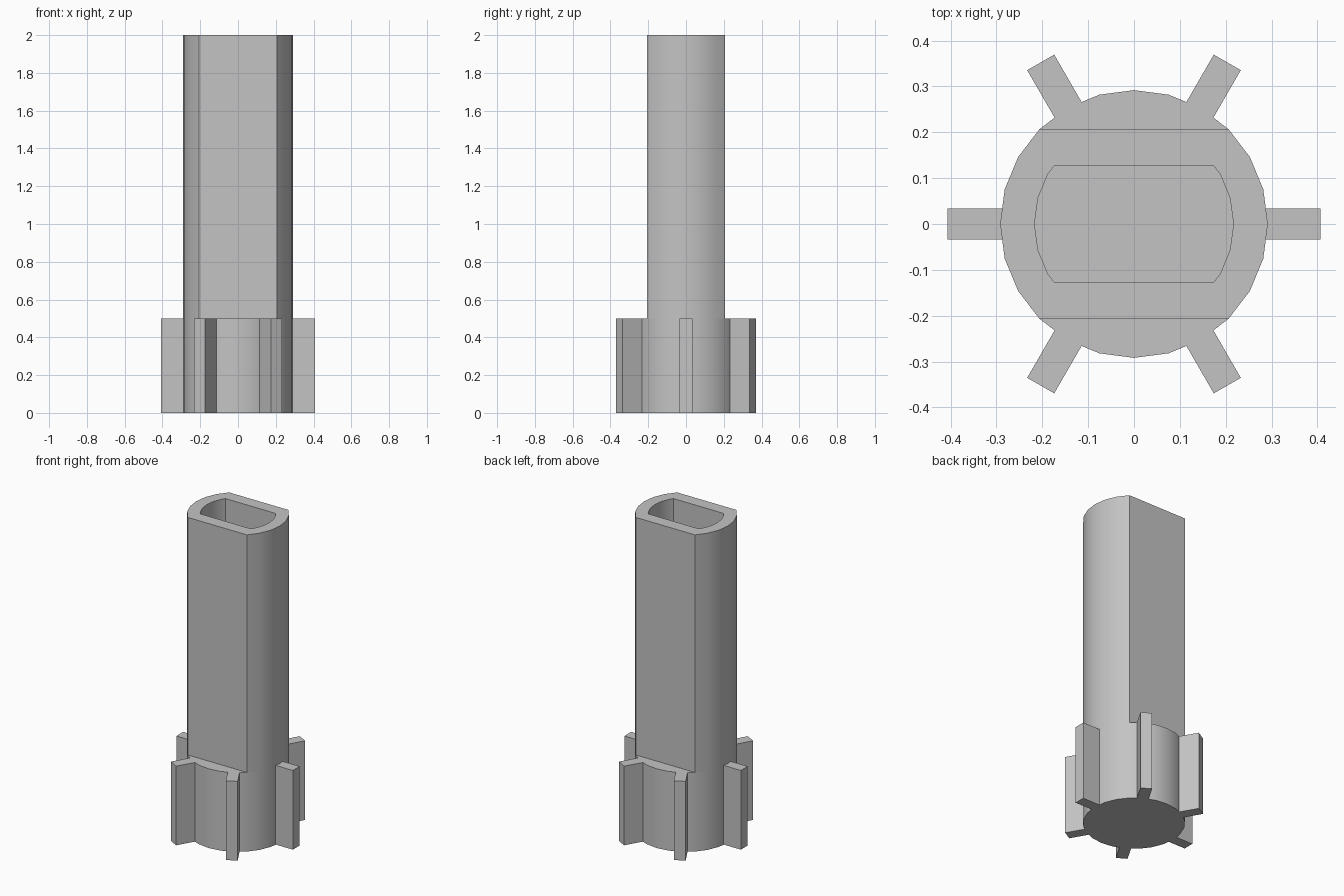
import bpy
import bmesh
from math import sin, cos, radians

cube = bpy.data.objects.get("Cube")
if cube:
    bpy.data.objects.remove(cube, do_unlink=True)

HEIGHT, BASE_TOP = 2.0, 0.5
RADIUS, BORE_RADIUS = 0.292, 0.217
FLAT, BORE_FLAT = 0.207, 0.126
FIN_TIP, FIN_HALF = 0.407, 0.034
STEP = 15

grey = bpy.data.materials.new("plain grey")
grey.use_nodes = True
colour = (0.55, 0.55, 0.55, 1)
grey.diffuse_color = colour
grey.node_tree.nodes["Principled BSDF"].inputs["Base Color"].default_value = colour


def polar(radius, degrees):
    return radius * cos(radians(degrees)), radius * sin(radians(degrees))


def ring(bm, outline, z):
    return [bm.verts.new((x, y, z)) for x, y in outline]


def bridge(bm, lower, upper):
    n = len(lower)
    for i in range(n):
        j = (i + 1) % n
        bm.faces.new((lower[i], lower[j], upper[j], upper[i]))


def finish(bm, name):
    bmesh.ops.recalc_face_normals(bm, faces=bm.faces)
    mesh = bpy.data.meshes.new(name)
    bm.to_mesh(mesh)
    bm.free()
    mesh.materials.append(grey)
    obj = bpy.data.objects.new(name, mesh)
    bpy.context.collection.objects.link(obj)
    bpy.ops.object.select_all(action="DESELECT")
    obj.select_set(True)
    bpy.context.view_layer.objects.active = obj
    bpy.ops.object.shade_smooth_by_angle(angle=radians(30))


# Round base with six radial fins
def finned_outline():
    x1, y1 = polar(RADIUS, STEP)
    root = RADIUS + (x1 - RADIUS) * FIN_HALF / y1
    fin = [(root, -FIN_HALF), (FIN_TIP, -FIN_HALF), (FIN_TIP, FIN_HALF), (root, FIN_HALF)]
    points = []
    for angle in range(0, 360, STEP):
        if angle % 60 == 0:
            c, s = polar(1, angle)
            points += [(x * c - y * s, x * s + y * c) for x, y in fin]
        else:
            points.append(polar(RADIUS, angle))
    return points


bm = bmesh.new()
outline = finned_outline()
bottom, top = ring(bm, outline, 0), ring(bm, outline, BASE_TOP)
bridge(bm, bottom, top)
bm.faces.new(bottom)
bm.faces.new(top)
finish(bm, "finned_base")


# Hollow shaft with two flats, standing on the base
def flatted_outline(radius, flat):
    half = []
    for angle in range(-45, 46, STEP):
        x, y = polar(radius, angle)
        if abs(y) > flat:
            # Slide the corner along its facet onto the flat
            px, py = polar(radius, abs(angle) - STEP)
            x = px + (x - px) * (flat - py) / (abs(y) - py)
            y = flat if y > 0 else -flat
        half.append((x, y))
    return half + [(-x, -y) for x, y in half]


bm = bmesh.new()
outer = flatted_outline(RADIUS, FLAT)
inner = flatted_outline(BORE_RADIUS, BORE_FLAT)
loops = [ring(bm, outer, BASE_TOP), ring(bm, outer, HEIGHT),
         ring(bm, inner, HEIGHT), ring(bm, inner, BASE_TOP)]
for lower, upper in zip(loops, loops[1:]):
    bridge(bm, lower, upper)
bridge(bm, loops[-1], loops[0])
finish(bm, "hollow_shaft")
